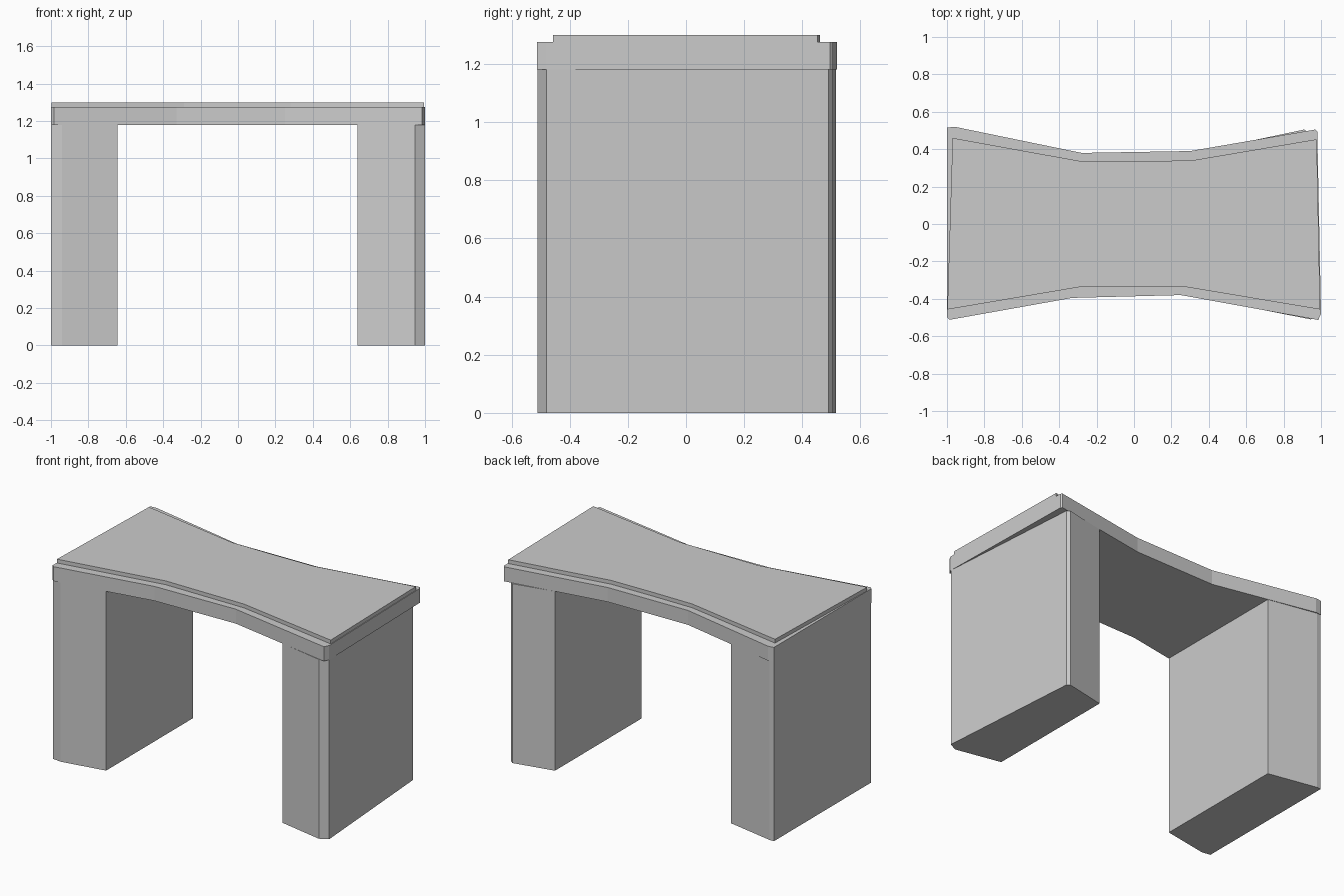
import bpy, bmesh

if "Cube" in bpy.data.objects:
    bpy.data.objects.remove(bpy.data.objects["Cube"])


def prism(name, outline, z0, z1):
    """Extrude a counter-clockwise plan outline from z0 up to z1."""
    bm = bmesh.new()
    face = bm.faces.new([bm.verts.new((x, y, z0)) for x, y in outline])
    new = bmesh.ops.extrude_face_region(bm, geom=[face])["geom"]
    top = [v for v in new if isinstance(v, bmesh.types.BMVert)]
    bmesh.ops.translate(bm, verts=top, vec=(0, 0, z1 - z0))
    bmesh.ops.recalc_face_normals(bm, faces=bm.faces)
    mesh = bpy.data.meshes.new(name)
    bm.to_mesh(mesh)
    bm.free()
    obj = bpy.data.objects.new(name, mesh)
    bpy.context.collection.objects.link(obj)
    return obj


# Heights of the three layers
LEG_TOP, DECK_TOP, SLAB_TOP = 1.18, 1.275, 1.30

# Supporting legs, slightly uneven and flaring outward
prism("left_leg", [(-1, -0.495), (-0.94, -0.503), (-0.645, -0.45),
                   (-0.645, 0.453), (-0.97, 0.515), (-1, 0.512)], 0, LEG_TOP)
prism("right_leg", [(0.64, -0.45), (0.945, -0.51), (1, -0.48),
                    (0.93, 0.49), (0.91, 0.505), (0.64, 0.448)], 0, LEG_TOP)

# Waisted deck bridging the legs
prism("deck", [(-1, -0.5), (-0.985, -0.512), (-0.33, -0.395), (0.25, -0.38),
               (0.985, -0.513), (1, -0.48), (0.98, 0.495), (0.97, 0.505),
               (0.3, 0.39), (-0.28, 0.38), (-0.96, 0.52), (-1, 0.515)],
      LEG_TOP, DECK_TOP)

# Thin raised slab, stepped back along the long sides
prism("top_slab", [(-0.998, -0.457), (-0.29, -0.337), (0.28, -0.337),
                   (0.995, -0.457), (0.977, 0.453), (0.31, 0.34),
                   (0.02, 0.335), (-0.28, 0.335), (-0.97, 0.46)],
      DECK_TOP, SLAB_TOP)
